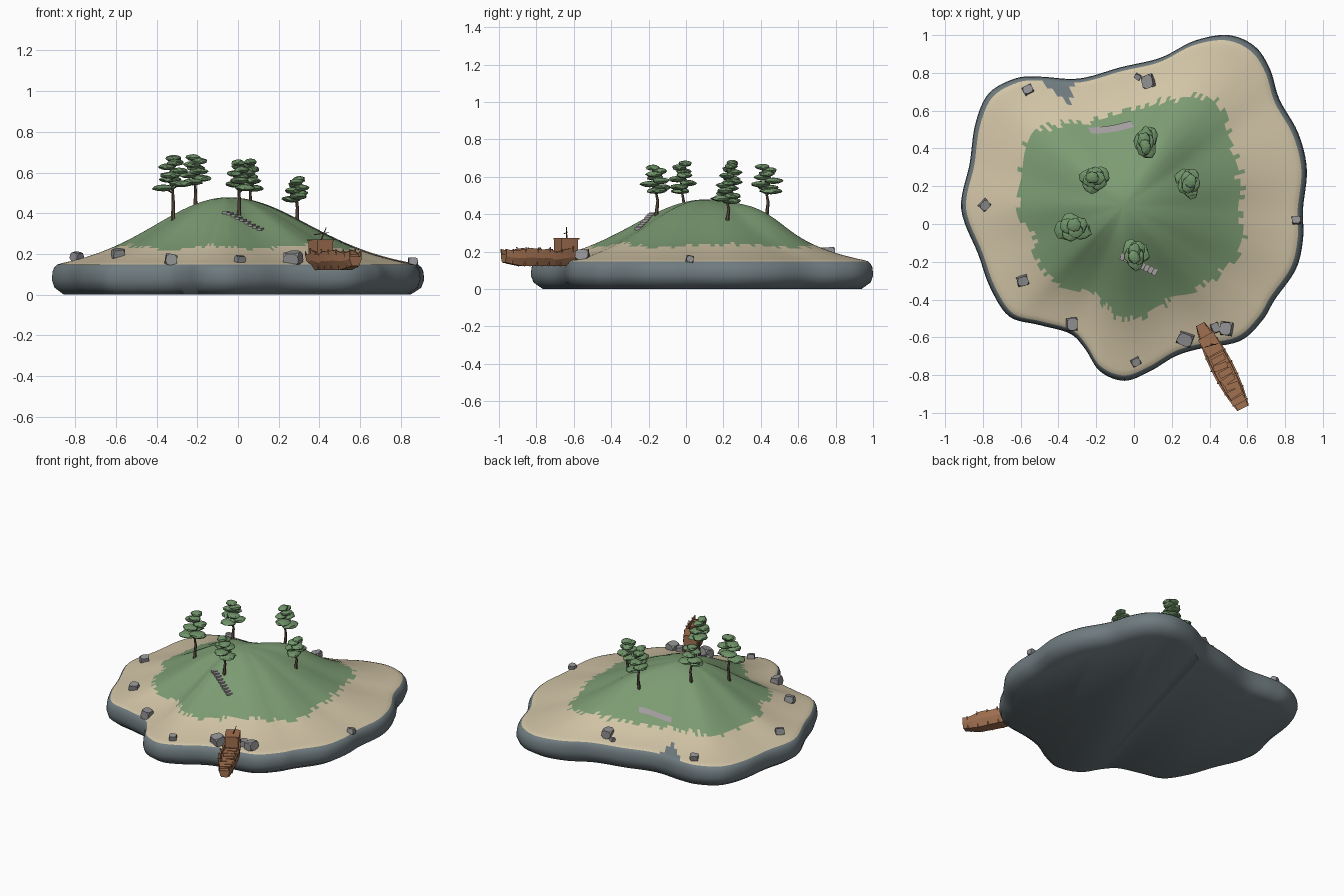
import bpy, bmesh, math, random
from mathutils import Vector, Matrix
from mathutils.bvhtree import BVHTree

random.seed(7)
old = bpy.data.objects.get("Cube")
if old:
    bpy.data.objects.remove(old)


def material(name, *rgb):
    m = bpy.data.materials.new(name)
    m.use_nodes = True
    m.diffuse_color = (*rgb, 1)
    m.node_tree.nodes["Principled BSDF"].inputs["Base Color"].default_value = (*rgb, 1)
    return m


cliff = material("cliff slate", .16, .20, .215)
sand = material("beach sand", .64, .55, .38)
grass = material("hill grass", .20, .33, .17)
leaf = material("tree leaf", .16, .29, .14)
bark = material("tree bark", .13, .085, .06)
stone = material("boulder stone", .29, .29, .30)
paving = material("path paving", .36, .33, .34)
wood = material("wreck wood", .35, .16, .08)
dark_wood = material("dark wood", .16, .07, .04)


def finish(name, bm, *mats, normals=True):
    if normals:
        bmesh.ops.recalc_face_normals(bm, faces=bm.faces[:])
    mesh = bpy.data.meshes.new(name)
    bm.to_mesh(mesh)
    bm.free()
    for m in mats:
        mesh.materials.append(m)
    obj = bpy.data.objects.new(name, mesh)
    bpy.context.scene.collection.objects.link(obj)
    return obj


def rod(bm, p, q, r1, r2, sides=6):
    p, q = Vector(p), Vector(q)
    d = q - p
    rot = d.to_track_quat('Z', 'Y').to_matrix().to_4x4()
    bmesh.ops.create_cone(bm, cap_ends=True, segments=sides, radius1=r1, radius2=r2,
                          depth=d.length, matrix=Matrix.Translation((p + q) / 2) @ rot)


def box(bm, centre, size, yaw=0.0):
    mat = (Matrix.Translation(centre) @ Matrix.Rotation(yaw, 4, 'Z')
           @ Matrix.Diagonal((*size, 1)))
    return bmesh.ops.create_cube(bm, size=1, matrix=mat)["verts"]


# Shoreline: a closed smooth curve through a few points
shore = [Vector(p) for p in (
    (-.915, .08), (-.87, .32), (-.84, .53), (-.77, .69), (-.63, .77), (-.5, .78),
    (-.29, .77), (-.07, .83), (.14, .88), (.32, .97), (.5, 1), (.64, .94), (.72, .82),
    (.77, .66), (.87, .48), (.915, .29), (.895, .08), (.895, -.08), (.857, -.24),
    (.746, -.4), (.68, -.51), (.56, -.62), (.35, -.66), (.22, -.7), (.085, -.78),
    (-.05, -.83), (-.18, -.78), (-.26, -.66), (-.34, -.58), (-.5, -.535),
    (-.66, -.49), (-.76, -.34), (-.825, -.16))]
STEPS = 6
outline = []
for i in range(len(shore)):
    a, b, c, d = (shore[(i + k - 1) % len(shore)] for k in range(4))
    for s in range(STEPS):
        t = s / STEPS
        outline.append(b + (c - a) * t / 2 + (2 * a - 5 * b + 4 * c - d) * t * t / 2
                       + (3 * b - a - 3 * c + d) * t ** 3 / 2)
centre = Vector((-.05, .1))


# Island: scaled copies of the shoreline, cliff band first, then the hill
def hill(t, p):
    z = .148 + .33 * (math.exp(-(t / .57) ** 2) - .055 * t ** 4)
    back = (p - Vector((.1, .43))).length_squared
    return z + .04 * math.exp(-back / .03)


bm = bmesh.new()
levels = [(.93, 0), (.985, .035), (1, .075), (.995, .115), (.985, .135), (.97, .148)]
CLIFF = len(levels) - 1
levels += [(.97 * (1 - k / 32), None) for k in range(1, 32)]
rings = []
for t, z in levels:
    ring = []
    for p in outline:
        q = centre + (p - centre) * t
        ring.append(bm.verts.new((q.x, q.y, hill(t, q) if z is None else z)))
    rings.append(ring)
n = len(outline)
edge = [.66 + .025 * math.sin(k * .19) + random.uniform(-.025, .025) for k in range(n)]
for r in range(len(rings) - 1):
    mid = (levels[r][0] + levels[r + 1][0]) / 2
    for k in range(n):
        j = (k + 1) % n
        f = bm.faces.new((rings[r][k], rings[r][j], rings[r + 1][j], rings[r + 1][k]))
        f.smooth = True
        if r >= CLIFF:
            f.material_index = 2 if mid < edge[k] else 1
            c = f.calc_center_median()
            # bare rock wedge on the back beach
            if -.5 < c.x < -.33 and c.y > .64 + .86 * (-.355 - c.x):
                if c.y > .63:
                    f.material_index = 0
top = bm.verts.new((centre.x, centre.y, hill(0, centre)))
for k in range(n):
    f = bm.faces.new((rings[-1][k], rings[-1][(k + 1) % n], top))
    f.material_index, f.smooth = 2, True
bm.faces.new(rings[0])
bmesh.ops.recalc_face_normals(bm, faces=bm.faces[:])
tree = BVHTree.FromBMesh(bm)
island = finish("island", bm, cliff, sand, grass)
island.data.set_sharp_from_angle(angle=math.radians(45))


def ground(x, y):
    hit = tree.ray_cast(Vector((x, y, 2)), Vector((0, 0, -1)))[0]
    return hit.z if hit else .12


# Pines: bent trunk, short branches and stacked flat leaf pads
pines = [(.06, .43, .67, .035, .075), (-.21, .24, .69, .06, .045), (.29, .22, .58, .045, .06),
         (-.32, -.02, .69, .075, .06), (.005, -.16, .665, .045, .065)]
for x, y, peak, sx, sy in pines:
    base = Vector((x, y, ground(x, y) - .01))
    h = peak - base.z
    trunk, pads = bmesh.new(), bmesh.new()
    knots = [base + Vector((.012 * math.sin(3 * k), .01 * math.sin(2 * k), h * .3 * k))
             for k in range(4)]
    for k in range(3):
        rod(trunk, knots[k], knots[k + 1], .011 - .003 * k, .008 - .003 * k)
    for k in range(8):
        f = k / 7
        ang = k * 2.4 + x * 9
        spread = .65 * (1 - .6 * f)
        c = base + Vector((sx * spread * math.cos(ang), sy * spread * math.sin(ang),
                           h * (.5 + .44 * f)))
        rod(trunk, base + Vector((0, 0, c.z - base.z - .025)), c, .004, .002, 4)
        size = .055 - .018 * f
        vs = bmesh.ops.create_icosphere(pads, subdivisions=2, radius=1)["verts"]
        for v in vs:
            wob = random.uniform(.85, 1.15)
            v.co = c + Vector((v.co.x * size * wob * (.6 + sx * 6),
                               v.co.y * size * wob * (.6 + sy * 6), v.co.z * .017))
    finish("pine_trunk", trunk, bark)
    finish("pine_leaves", pads, leaf)

# Beach boulders
boulders = [(-.56, .71, .025), (.075, .755, .034), (.02, .78, .016), (-.79, .1, .026),
            (-.59, -.3, .028), (-.33, -.53, .033), (.01, -.73, .023), (.27, -.61, .038),
            (.49, -.555, .034), (.43, -.55, .025), (.86, .02, .022)]
for x, y, r in boulders:
    bm = bmesh.new()
    box(bm, (0, 0, 0), (2 * r, 1.7 * r, 1.6 * r))
    bmesh.ops.bevel(bm, geom=bm.verts[:], offset=r * .45, affect='VERTICES', segments=1)
    spin = Matrix.Rotation(random.uniform(0, 6), 4, 'Z') @ Matrix.Rotation(.2, 4, 'X')
    for v in bm.verts:
        v.co = spin @ (v.co * random.uniform(.9, 1.1)) + Vector((x, y, ground(x, y) + r * .5))
    finish("boulder", bm, stone)

# Stone steps down the front of the hill
bm = bmesh.new()
for k in range(9):
    f = k / 8
    x, y = -.06 + .17 * f, -.175 - .08 * f
    box(bm, (x, y, ground(x, y) + .003), (.022, .035, .012), -.45)
finish("hill_steps", bm, paving)

# Curved path on the back of the hill
bm = bmesh.new()
pairs = []
for k in range(13):
    f = k / 12
    x, y = -.235 + .225 * f, .495 + .035 * f * f
    pairs.append([bm.verts.new((x - .01 * s, y + .016 * s, ground(x, y + .016 * s) + .006))
                  for s in (-1, 1)])
for a, b in zip(pairs, pairs[1:]):
    bm.faces.new((a[0], b[0], b[1], a[1]))
finish("back_path", bm, paving)

# Wreck: lofted hull with a broken rail, running out from the beach
bow = Vector((.35, -.53, 0))
along = Vector((.455, -.89, 0)).normalized()
side = Vector((-along.y, along.x, 0))
yaw = math.atan2(along.y, along.x)
LENGTH = .5


def on_ship(u, v, z):
    return bow + along * u + side * v + Vector((0, 0, z))


bm = bmesh.new()
ribs = bmesh.new()
sections = []
for k in range(15):
    f = k / 14
    w = .018 + .042 * math.sin(math.pi * min(1, f * .9 + .02)) ** .7
    keel = .118 + .06 * max(0, 1 - f * 5) ** 2 + .02 * max(0, f * 5 - 4)
    rim = .205 + random.uniform(-.014, .014) + .015 * max(0, f * 5 - 4)
    half = [(w, rim), (w * .98, (rim + keel) / 2), (w * .6, keel + .004)]
    inner = [(-w * .82, rim), (-w * .8, .188), (w * .8, .188), (w * .82, rim)]
    ring = half + [(-v, z) for v, z in reversed(half)] + inner
    sections.append([bm.verts.new(on_ship(f * LENGTH, v, z)) for v, z in ring])
    # ribs along the sides, beams across the deck
    if k % 2 and k > 1:
        for s in (-1, 1):
            rod(ribs, on_ship(f * LENGTH, s * w * .62, keel + .004),
                on_ship(f * LENGTH, s * w * 1.03, rim + .008), .005, .004, 4)
        box(ribs, on_ship(f * LENGTH, 0, .192), (.009, w * 1.8, .01), yaw)
for a, b in zip(sections, sections[1:]):
    for k in range(len(a)):
        j = (k + 1) % len(a)
        bm.faces.new((a[k], a[j], b[j], b[k]))
for s in (sections[0], sections[-1]):
    bm.faces.new(s)
finish("wreck_hull", bm, wood)
finish("wreck_ribs", ribs, wood)

# Raised cabin, loose planks and snapped mast
bm = bmesh.new()
box(bm, on_ship(.125, 0, .225), (.1, .085, .08), yaw)
box(bm, on_ship(.122, 0, .268), (.108, .092, .008), yaw + .05)
for k in range(7):
    box(bm, on_ship(.21 + .04 * k, random.uniform(-.01, .01), .197),
        (.034, .075, .008), yaw + random.uniform(-.15, .15))
finish("wreck_cabin", bm, wood)
bm = bmesh.new()
rod(bm, on_ship(.12, 0, .26), on_ship(.135, .025, .33), .004, .002)
rod(bm, on_ship(.12, -.035, .295), on_ship(.135, .04, .305), .0025, .0015)
finish("snapped_mast", bm, dark_wood)
